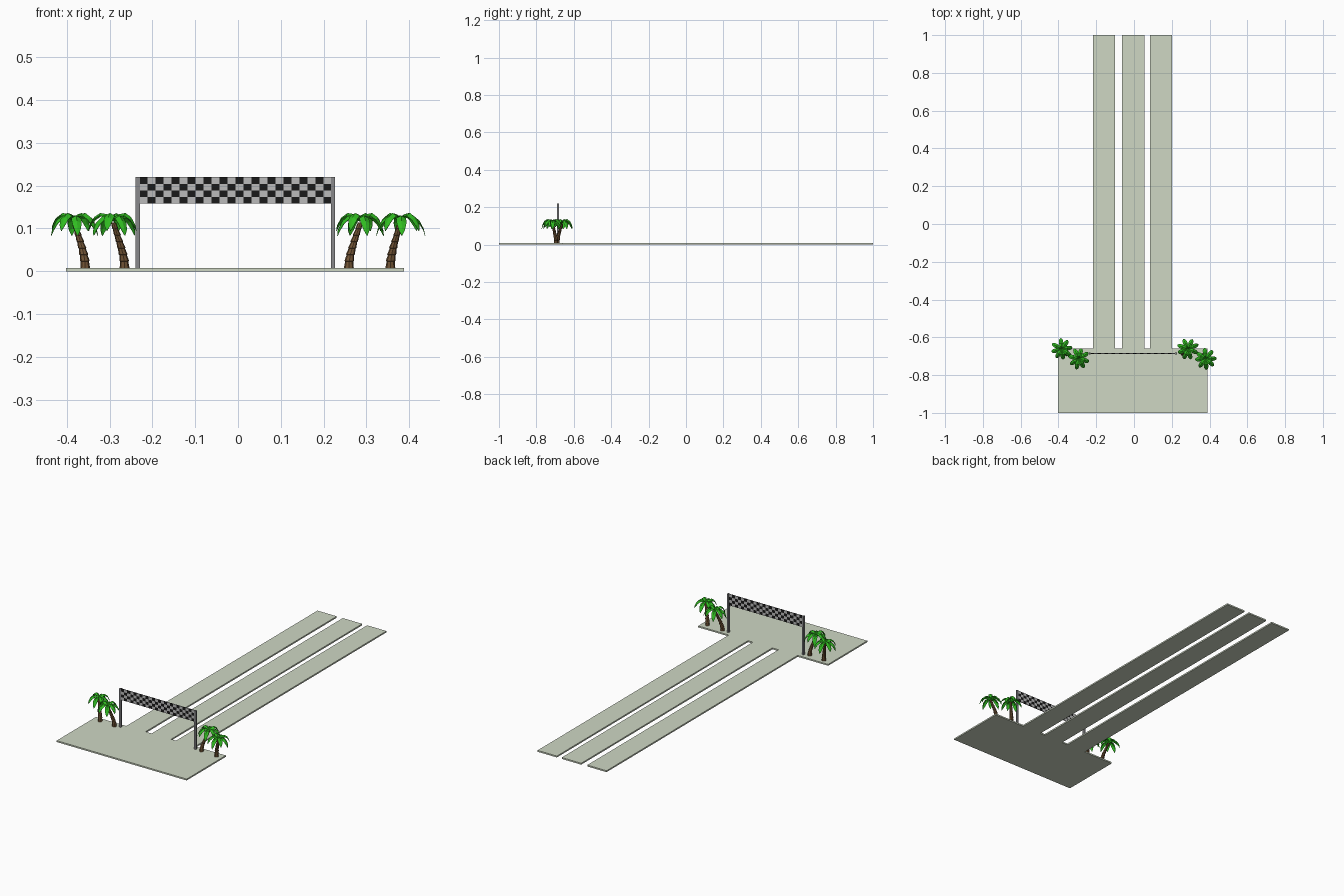
import bpy, bmesh, math, random
from mathutils import Vector

if "Cube" in bpy.data.objects:
    bpy.data.objects.remove(bpy.data.objects["Cube"])

random.seed(4)


def material(name, rgb):
    m = bpy.data.materials.new(name)
    m.diffuse_color = (*rgb, 1)
    m.use_nodes = True
    m.node_tree.nodes["Principled BSDF"].inputs["Base Color"].default_value = m.diffuse_color
    return m


GROUND = material("pale_green", (0.62, 0.68, 0.55))
STEEL = material("steel", (0.25, 0.25, 0.26))
LIGHT = material("light_check", (0.5, 0.5, 0.5))
BLACK = material("black_check", (0.01, 0.01, 0.01))
BARK = material("bark", (0.16, 0.085, 0.035))
LEAF = material("leaf", (0.03, 0.5, 0.015))


def finish(name, bm, *mats):
    bmesh.ops.recalc_face_normals(bm, faces=bm.faces)
    me = bpy.data.meshes.new(name)
    bm.to_mesh(me)
    bm.free()
    for m in mats:
        me.materials.append(m)
    ob = bpy.data.objects.new(name, me)
    bpy.context.collection.objects.link(ob)
    return ob


# Ground slab: start platform with three lanes, one extruded outline
BASE_Z, EDGE = 0.008, -0.66
outline = [(-0.402, -1), (0.388, -1), (0.388, EDGE)]
for x0, x1 in ((0.085, 0.202), (-0.063, 0.055), (-0.217, -0.10)):
    outline += [(x1, EDGE), (x1, 1), (x0, 1), (x0, EDGE)]
outline.append((-0.402, EDGE))
bm = bmesh.new()
face = bm.faces.new([bm.verts.new((x, y, 0)) for x, y in outline])
top = bmesh.ops.extrude_face_region(bm, geom=[face])["geom"]
bmesh.ops.translate(bm, vec=(0, 0, BASE_Z),
                    verts=[v for v in top if isinstance(v, bmesh.types.BMVert)])
finish("ground_slab", bm, GROUND)

# Gate posts
GATE_Y, GATE_TOP = -0.685, 0.22
for side, x in (("left", -0.234), ("right", 0.222)):
    bm = bmesh.new()
    bmesh.ops.create_cube(bm, size=1)
    h = GATE_TOP - BASE_Z
    bmesh.ops.scale(bm, vec=(0.010, 0.010, h), verts=bm.verts)
    bmesh.ops.translate(bm, vec=(x, GATE_Y, BASE_Z + h / 2), verts=bm.verts)
    finish(f"gate_post_{side}", bm, STEEL)

# Chequered banner: a grid of squares, thickened
COLS, ROWS, X0, X1, Z0 = 24, 4, -0.230, 0.218, 0.158
bm = bmesh.new()
grid = [[bm.verts.new((X0 + (X1 - X0) * i / COLS, GATE_Y, Z0 + (GATE_TOP - Z0) * j / ROWS))
         for j in range(ROWS + 1)] for i in range(COLS + 1)]
for i in range(COLS):
    for j in range(ROWS):
        f = bm.faces.new((grid[i][j], grid[i + 1][j], grid[i + 1][j + 1], grid[i][j + 1]))
        f.material_index = (i + j) % 2
banner = finish("banner", bm, LIGHT, BLACK)
mod = banner.modifiers.new("thickness", "SOLIDIFY")
mod.thickness, mod.offset = 0.004, 0


def trunk(name, base, head):
    """Leaning S-curved trunk with slightly flared rings."""
    bm = bmesh.new()
    sides, rings, steps = 8, [], 7
    for k in range(steps + 1):
        t = k / steps
        lean = t * t * (1.9 - 0.9 * t)
        c = base.lerp(head, lean)
        c.z = base.z + (head.z - base.z) * t
        r = 0.0115 * (1 - t) ** 2 + 0.0085 * t * (1 - t) * 2 + 0.006 * t * t
        for grow in ((1.0,) if k in (0, steps) else (0.9, 1.08)):
            dz = 0.001 if grow > 1 else 0
            rings.append([bm.verts.new(c + Vector((
                r * grow * math.cos(math.tau * s / sides),
                r * grow * math.sin(math.tau * s / sides), dz))) for s in range(sides)])
    for a, b in zip(rings, rings[1:]):
        for s in range(sides):
            n = (s + 1) % sides
            bm.faces.new((a[s], a[n], b[n], b[s]))
    bm.faces.new(rings[0])
    bm.faces.new(rings[-1])
    finish(name, bm, BARK)


# Frond profile: distance out, height above trunk top, half width
FROND = [(0.0, 0.004, 0.003), (0.014, 0.017, 0.008), (0.030, 0.018, 0.0115),
         (0.044, 0.007, 0.011), (0.053, -0.010, 0.007), (0.057, -0.026, 0.0006)]


def crown(name, head, turn):
    """Eight folded, drooping fronds, alternately high and low."""
    bm = bmesh.new()
    count = 8
    for n in range(count):
        a = turn + math.tau * n / count + random.uniform(-0.1, 0.1)
        out = Vector((math.cos(a), math.sin(a), 0))
        side = Vector((-out.y, out.x, 0))
        size = random.uniform(0.96, 1.06)
        lift = 0.12 if n % 2 else -0.08
        rows = []
        for r, z, w in FROND:
            mid = head + out * r * size + Vector((0, 0, z + lift * r))
            drop = Vector((0, 0, -0.55 * w))
            rows.append([bm.verts.new(p) for p in
                         (mid - side * w + drop, mid, mid + side * w + drop)])
        for p, q in zip(rows, rows[1:]):
            for s in (0, 1):
                bm.faces.new((p[s], p[s + 1], q[s + 1], q[s]))
    ob = finish(name, bm, LEAF)
    mod = ob.modifiers.new("thickness", "SOLIDIFY")
    mod.thickness, mod.offset = 0.0012, 0


# Four palms: trunk foot and crown centre in plan
palms = {
    "outer_left": ((-0.357, -0.687), (-0.382, -0.662), 0.2),
    "inner_left": ((-0.265, -0.695), (-0.291, -0.713), 0.5),
    "inner_right": ((0.259, -0.687), (0.286, -0.662), 0.35),
    "outer_right": ((0.356, -0.695), (0.379, -0.713), 0.1),
}
for label, (foot, head, turn) in palms.items():
    head = Vector((*head, 0.114))
    trunk(f"palm_trunk_{label}", Vector((*foot, BASE_Z)), head)
    crown(f"palm_fronds_{label}", head, turn)
